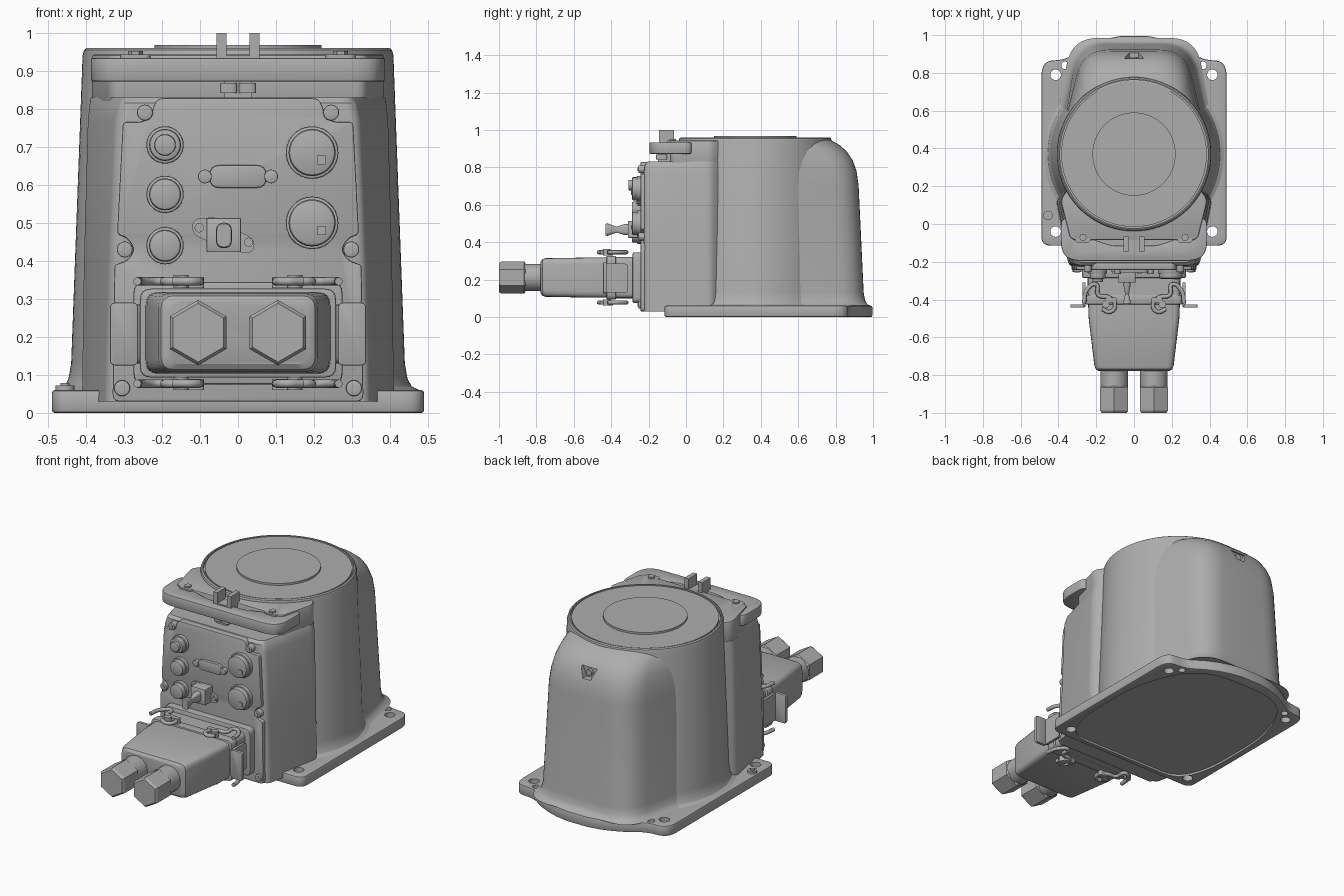
import bpy, bmesh, math
from mathutils import Vector

if "Cube" in bpy.data.objects:
    bpy.data.objects.remove(bpy.data.objects["Cube"])

GREY = (0.42, 0.42, 0.42, 1)
grey = bpy.data.materials.new("light_grey_metal")
grey.use_nodes = True
grey.diffuse_color = GREY
grey.node_tree.nodes["Principled BSDF"].inputs["Base Color"].default_value = GREY


def rounded(corners, seg=6):
    """Closed outline from (u, v, cut) corners, each corner rounded."""
    out, n = [], len(corners)
    for i, (u, v, d) in enumerate(corners):
        p = Vector((u, v))
        if d == 0:
            out.append(p)
            continue
        a, b = Vector(corners[i - 1][:2]) - p, Vector(corners[(i + 1) % n][:2]) - p
        a, b = p + a.normalized() * min(d, a.length * .49), p + b.normalized() * min(d, b.length * .49)
        for k in range(seg + 1):
            t = k / seg
            out.append(a * (1 - t) ** 2 + p * 2 * t * (1 - t) + b * t * t)
    return out


def sym(half, seg=6):
    return rounded(half + [(-u, v, d) for u, v, d in reversed(half)], seg)


def box(u0, u1, v0, v1, d=0.0):
    return rounded([(u0, v0, d), (u1, v0, d), (u1, v1, d), (u0, v1, d)], 4)


def ring(u, v, r, n=24, turn=0.0):
    return [Vector((u + r * math.cos(turn + 2 * math.pi * k / n),
                    v + r * math.sin(turn + 2 * math.pi * k / n))) for k in range(n)]


def apply_mod(obj, kind, **settings):
    mod = obj.modifiers.new(kind, kind)
    for key, value in settings.items():
        setattr(mod, key, value)
    bpy.context.view_layer.objects.active = obj
    bpy.ops.object.modifier_apply(modifier=mod.name)


def loft(name, levels, axis="Z", bevel=0.0):
    """Skin a stack of (outline, height) levels along an axis."""
    bm = bmesh.new()
    rows = []
    for outline, w in levels:
        rows.append([bm.verts.new((p.x, p.y, w) if axis == "Z" else
                                  (p.x, w, p.y) if axis == "Y" else (w, p.x, p.y)) for p in outline])
    for a, b in zip(rows, rows[1:]):
        for k in range(len(a)):
            j = (k + 1) % len(a)
            bm.faces.new((a[k], a[j], b[j], b[k]))
    bm.faces.new(rows[0])
    bm.faces.new(rows[-1])
    bmesh.ops.recalc_face_normals(bm, faces=bm.faces)
    mesh = bpy.data.meshes.new(name)
    bm.to_mesh(mesh)
    bm.free()
    obj = bpy.data.objects.new(name, mesh)
    bpy.context.collection.objects.link(obj)
    mesh.materials.append(grey)
    if bevel:
        apply_mod(obj, "BEVEL", width=bevel, segments=2, angle_limit=math.radians(40))
    return obj


def prism(name, outline, w0, w1, axis="Z", bevel=0.0):
    return loft(name, [(outline, w0), (outline, w1)], axis, bevel)


def cut(obj, cutter):
    cutter.hide_render = True
    apply_mod(obj, "BOOLEAN", object=cutter, operation="DIFFERENCE", solver="EXACT")
    bpy.data.objects.remove(cutter)


def knob(name, x, z, r, y0, y1, bevel=0.0):
    return prism(name, ring(x, z, r, 28), y0, y1, "Y", bevel)


# Foot flange with arched back, mounting holes and recessed underside
arc = [(0.56 * math.sin(a), 0.44 + 0.56 * math.cos(a), 0) for a in (0.65, 0.5, 0.37, 0.25, 0.12)]
flange = prism("foot_flange", sym([(.385, -.115, .03), (.49, -.115, .05), (.49, .86, .08),
                                   (.38, .87, .03)] + arc), 0, .06, bevel=.008)
cut(flange, prism("recess_cutter", sym([(.37, -.085, .1), (.45, .1, .15), (.45, .6, .2), (.28, .93, .2)]), -.1, .012))
for s in (-1, 1):
    for x, y, r in ((.415, .79, .028), (.365, .84, .02), (.415, -.04, .028)):
        cut(flange, prism("hole_cutter", ring(s * x, y, r), -.1, .2))
    for x, y in ((.3, -.095), (.47, .3), (.38, .77), (.12, .965)):
        prism("underside_screw", ring(s * x, y, .014, 12), -.0, .014)
prism("flange_stud", ring(-.455, .045, .025), .05, .072)
prism("flange_stud_pin", ring(-.455, .045, .012, 12), .07, .078)

# Round tower, lathed with a flared foot and a stepped lid
lathe = [(.48, .058), (.457, .07), (.446, .09), (.439, .13), (.409, .94), (.405, .955), (.398, .96),
         (.392, .96), (.392, .945), (.385, .945), (.385, .957), (.22, .957), (.22, .968)]
loft("round_tower", [(ring(0, .37, r, 96), z) for r, z in lathe])

# Rear hump: rounded trapezoid that curls over into the tower
hump = [(.06, .33, .435, .985), (.07, .31, .425, .968), (.09, .298, .415, .957), (.13, .29, .41, .95),
        (.7, .27, .395, .923), (.78, .262, .39, .912), (.84, .25, .384, .89), (.885, .235, .378, .86),
        (.92, .215, .37, .82), (.945, .19, .36, .775), (.953, .17, .35, .745)]
back = loft("rear_hump", [(sym([(.3, .2, 0), (w, .42, .12), (b, y, .14)], 8), z) for z, b, w, y in hump])
cut(back, prism("notch_cutter", rounded([(-.05, .86, 0), (.05, .86, 0), (.025, .8, 0), (-.025, .8, 0)]),
                .868, 1.1, "Y"))
knob("notch_screw", 0, .83, .018, .84, .885)

# Front housing blending into the tower
front = [(.03, .345, -.225, .415), (.4, .335, -.225, .41), (.77, .318, -.225, .4), (.815, .305, -.22, .395),
         (.83, .295, -.205, .393)]
loft("front_housing", [(sym([(x, y, .03), (w, .13, .03), (.3, .25, 0)]), z) for z, x, y, w in front])
prism("housing_shoulder", sym([(.335, -.085, .03), (.39, .13, .03), (.3, .25, 0)]), .8, .943, bevel=.008)

# Control panel plate with notches around its screws
prism("panel_plate", sym([(.33, .03, .02), (.325, .39, .01), (.29, .4, .02), (.272, .43, .015), (.29, .46, .02),
                          (.318, .47, .01), (.303, .765, .01), (.235, .765, .03), (.215, .828, .02)], 4),
      -.243, -.2, "Y", .004)
for s in (-1, 1):
    for x, z in ((.245, .79), (.298, .43), (.305, .065)):
        knob("panel_screw", s * x, z, .021, -.255, -.2, .004)
        prism("screw_socket", ring(s * x, z, .01, 6), -.258, -.25, "Y")

# Panel caps, sockets and buttons
for z in (.705, .575, .44):
    knob("small_cap_collar", -.192, z, .049, -.262, -.22, .004)
    knob("small_cap", -.192, z, .042, -.29, -.25, .008)
knob("push_button", -.192, .705, .028, -.308, -.28, .004)
for z in (.685, .5):
    knob("large_cap_collar", .195, z, .069, -.262, -.22, .004)
    knob("large_cap", .195, z, .062, -.29, -.25, .01)
    prism("cap_mark", box(.208, .232, z - .032, z - .008), -.294, -.28, "Y")
prism("data_socket", box(-.075, .075, .592, .652, .028), -.258, -.22, "Y", .004)
for s in (-1, 1):
    knob("data_socket_screw", s * .087, .622, .018, -.265, -.22, .003)

# Toggle switch on its slanted mounting ears
prism("switch_flange", rounded([(-.12, .47, .02), (-.12, .51, .02), (-.06, .515, .01), (.045, .455, .02),
                                (.04, .42, .02), (-.02, .425, .01)]), -.255, -.22, "Y")
for x, z in ((-.102, .487), (.028, .449)):
    knob("switch_screw", x, z, .012, -.262, -.24)
prism("switch_body", box(-.083, .008, .423, .513, .004), -.31, -.22, "Y", .004)
lever = [(.019, -.3), (.018, -.33), (.01, -.37), (.014, -.39), (.021, -.42), (.019, -.43)]
loft("switch_lever", [(box(-.037 - w, -.037 + w, .467 - w * 1.6, .467 + w * 1.6, w), y) for w, y in lever], "Y")

# Carry bracket across the front with a pair of posts
prism("top_bracket", sym([(.34, -.195, .07), (.387, -.14, .05), (.387, .03, .04), (.325, .03, .03),
                          (.29, -.075, .05), (.22, -.08, .02), (.12, -.115, .04)]), .872, .934, bevel=.006)
prism("post_base", box(-.055, .055, -.145, -.065), .9, .94)
for s in (-1, 1):
    prism("bracket_post", box(s * .043 - .013, s * .043 + .013, -.145, -.065), .92, 1.0)
    prism("bracket_rib", box(s * .27 - .04, s * .27 + .04, -.1, .04, .02), .88, .943)
    prism("bracket_bolt", ring(s * .27, -.07, .02, 6), .93, .952)
    prism("spacer_screw", box(s * .025 - .023, s * .025 + .023, -.16, -.1, .015), .842, .868)
prism("bracket_spacer", box(-.035, .035, -.15, -.05), .82, .88)

# Power connector: wall frame, housing, seam and tapered hood
prism("connector_frame", box(-.275, .275, .075, .345, .03), -.285, -.22, "Y", .006)
prism("connector_housing", box(-.245, .245, .1, .32, .03), -.4, -.27, "Y")
prism("connector_seam", box(-.258, .258, .093, .327, .03), -.425, -.375, "Y", .005)
hood = [(.243, .103, .318, -.42), (.24, .103, .318, -.5), (.21, .108, .314, -.75), (.203, .114, .308, -.768),
        (.188, .128, .294, -.778)]
loft("connector_hood", [(box(-x, x, a, b, .035), y) for x, a, b, y in hood], "Y")

# Cable glands: round neck and hexagonal nut with chamfered end
for s in (-1, 1):
    x = s * .105
    knob("gland_neck", x, .211, .073, -.87, -.76)
    hexa = lambda r: ring(x, .211, r, 6, math.pi / 6)
    loft("gland_nut", [(hexa(.076), -.857), (hexa(.086), -.866), (hexa(.086), -.988), (hexa(.077), -1.0)], "Y")

# Locking clips: side tabs, arms, bent hooks and pins
for s in (-1, 1):
    prism("clip_tab", box(s * .3 - .037, s * .3 + .037, .125, .29, .015), -.443, -.425, "Y", .003)
    prism("clip_arm", box(-.44, -.31, .13, .285, .02), s * .258, s * .272, "X")
    for z in (.346, .077):
        hook = bpy.data.curves.new("clip_hook", "CURVE")
        hook.dimensions = "3D"
        hook.bevel_depth = .011
        hook.bevel_resolution = 2
        hook.resolution_u = 5
        hook.use_fill_caps = True
        path = [(.265, -.42), (.25, -.35), (.2, -.32), (.19, -.375), (.13, -.39), (.1, -.43), (.125, -.465), (.17, -.45)]
        spline = hook.splines.new("BEZIER")
        spline.bezier_points.add(len(path) - 1)
        for point, (px, py) in zip(spline.bezier_points, path):
            point.co = (s * px, py, z)
            point.handle_left_type = point.handle_right_type = "AUTO"
        hook.materials.append(grey)
        bpy.context.collection.objects.link(bpy.data.objects.new("clip_hook", hook))
        prism("clip_pin", ring(s * .15, -.425, .02, 16), z - .017, z + .017)
        prism("clip_lug", box(s * .12 - .03, s * .12 + .03, -.415, -.39, .008), z - .017, z + .012)

# Smooth shading with crisp edges
bpy.ops.object.select_all(action="DESELECT")
for obj in bpy.context.collection.objects:
    if obj.type == "MESH":
        obj.select_set(True)
        bpy.context.view_layer.objects.active = obj
bpy.ops.object.shade_smooth_by_angle(angle=math.radians(32))
